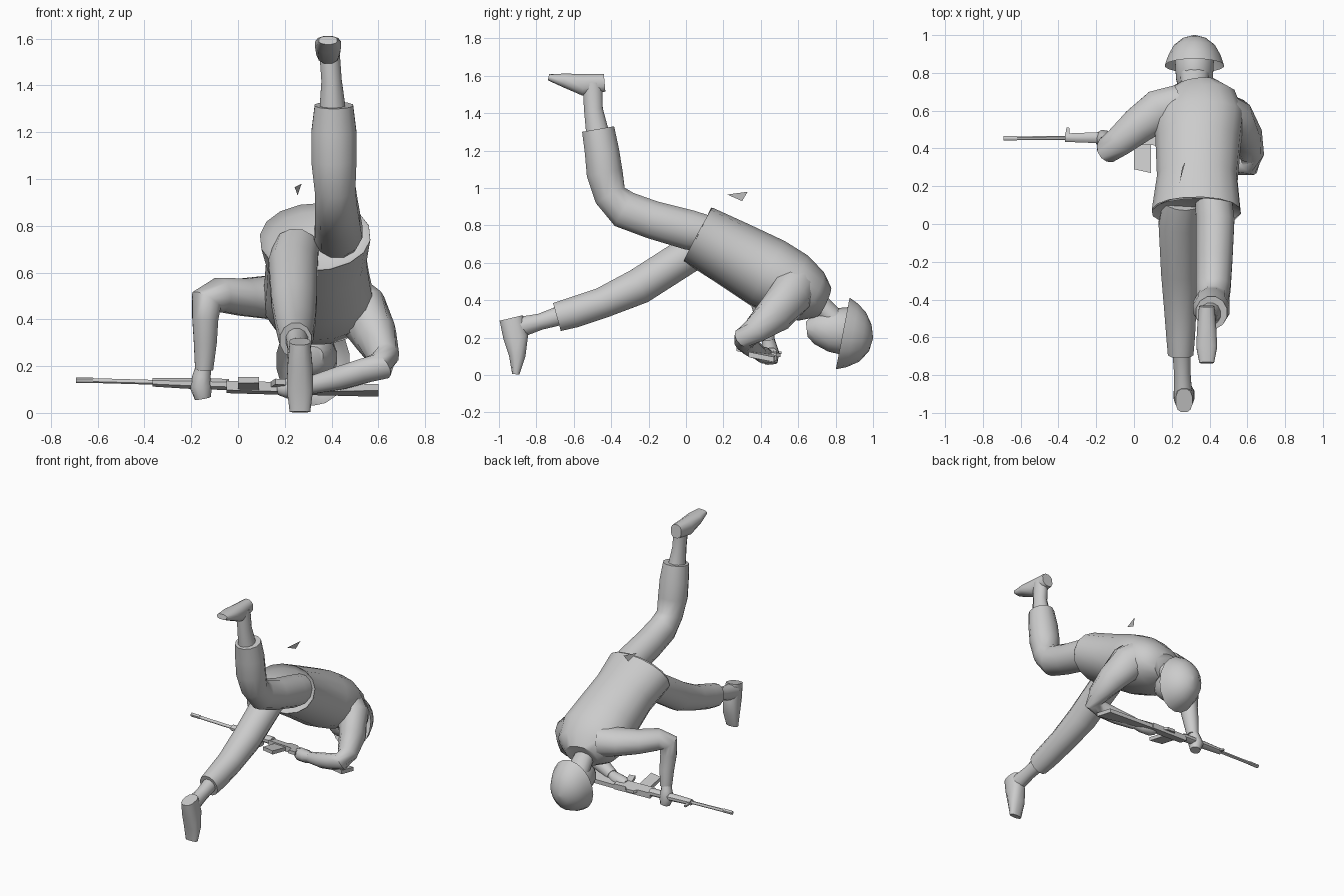
import bpy, bmesh, math
from mathutils import Vector

grey = bpy.data.materials.new("plain_grey")
grey.diffuse_color = (0.6, 0.6, 0.6, 1)


def finish(name, bm, angle=45):
    bmesh.ops.recalc_face_normals(bm, faces=bm.faces)
    me = bpy.data.meshes.new(name)
    bm.to_mesh(me)
    bm.free()
    me.materials.append(grey)
    ob = bpy.data.objects.new(name, me)
    bpy.context.collection.objects.link(ob)
    bpy.ops.object.select_all(action='DESELECT')
    ob.select_set(True)
    bpy.context.view_layer.objects.active = ob
    bpy.ops.object.shade_smooth_by_angle(angle=math.radians(angle))
    return ob


def loft(name, rings, ref=(1, 0, 0), n=12, cap=(True, True), square=1.0):
    """Skin elliptical rings (x, y, z, half width along ref, half depth)."""
    bm = bmesh.new()
    cs = [Vector(r[:3]) for r in rings]
    loops = []
    for i, r in enumerate(rings):
        t = (cs[min(i + 1, len(cs) - 1)] - cs[max(i - 1, 0)]).normalized()
        s = Vector(ref)
        s = (s - t * s.dot(t)).normalized()
        u = t.cross(s)
        loop = []
        for k in range(n):
            a = 2 * math.pi * (k + 0.5) / n
            c, d = math.cos(a), math.sin(a)
            c = math.copysign(abs(c) ** square, c)
            d = math.copysign(abs(d) ** square, d)
            loop.append(bm.verts.new(cs[i] + s * c * r[3] + u * d * r[4]))
        loops.append(loop)
    for p, q in zip(loops, loops[1:]):
        for k in range(n):
            bm.faces.new((p[k], p[(k + 1) % n], q[(k + 1) % n], q[k]))
    if cap[0]:
        bm.faces.new(loops[0])
    if cap[1]:
        bm.faces.new(loops[-1])
    return finish(name, bm)


def gun_z(x, y=0.45):
    return 0.12 - 0.03 * x + 0.2 * (0.45 - y)


def plate(name, pts, half, lift=0.0):
    """Extrude an x-y outline about the sloping, slightly rolled rifle plane."""
    bm = bmesh.new()
    lo, hi = [[bm.verts.new((x, y, gun_z(x, y) + lift + h)) for x, y in pts]
              for h in (-half, half)]
    bm.faces.new(lo)
    bm.faces.new(hi)
    for k in range(len(pts)):
        j = (k + 1) % len(pts)
        bm.faces.new((lo[k], lo[j], hi[j], hi[k]))
    return finish(name, bm, 20)


# Jacket with a turned-in hem
roll = (1, 0, .1)
loft("jacket", [
    (.33, .065, .75, .238, .163), (.335, .24, .655, .215, .178),
    (.34, .435, .545, .228, .195), (.345, .565, .475, .24, .185),
    (.335, .67, .42, .205, .145), (.325, .735, .39, .12, .09)],
    ref=roll, n=16, cap=(False, True), square=.94)
loft("jacket_hem", [(.33, .065, .75, .238, .163), (.33, .09, .738, .2, .135)],
     ref=roll, n=16, cap=(False, True), square=.94)

# Planted leg
loft("planted_trouser_leg", [
    (.25, .12, .70, .10, .10), (.235, 0, .635, .108, .10), (.24, -.25, .475, .10, .10),
    (.245, -.45, .385, .088, .085), (.247, -.60, .335, .078, .085), (.247, -.69, .31, .07, .08)])
loft("planted_ankle", [
    (.25, -.65, .325, .05, .055), (.255, -.78, .285, .045, .045), (.26, -.91, .25, .05, .06)])
loft("planted_boot", [
    (.265, -.935, .305, .045, .065), (.265, -.91, .20, .055, .068),
    (.265, -.902, .10, .058, .045), (.265, -.91, .004, .045, .02)], square=.8)

# Raised trailing leg
loft("raised_trouser_leg", [
    (.42, .13, .75, .10, .10), (.43, .02, .775, .105, .11), (.425, -.18, .83, .10, .105),
    (.42, -.33, .885, .095, .105), (.415, -.405, .96, .09, .09), (.41, -.435, 1.08, .10, .10),
    (.41, -.45, 1.20, .10, .095), (.41, -.47, 1.315, .085, .09)])
loft("raised_ankle", [
    (.405, -.47, 1.28, .06, .065), (.40, -.495, 1.42, .045, .052), (.39, -.50, 1.56, .045, .055)])
loft("raised_boot", [
    (.385, -.435, 1.562, .042, .048), (.385, -.55, 1.552, .052, .06),
    (.385, -.65, 1.575, .057, .038), (.385, -.735, 1.593, .04, .018)], square=.8)

# Outstretched arm holding the handguard
fore_ref = (.5, -.85, 0)
loft("outstretched_sleeve", [
    (.24, .63, .48, .11, .11), (.13, .60, .495, .115, .095), (.02, .52, .495, .10, .082),
    (-.08, .435, .505, .082, .075), (-.135, .395, .48, .072, .07), (-.14, .40, .40, .06, .056),
    (-.14, .42, .30, .052, .05), (-.145, .435, .185, .04, .04)], ref=fore_ref)
loft("outstretched_hand", [
    (-.145, .435, .21, .032, .032), (-.155, .445, .16, .04, .038), (-.16, .45, .115, .05, .048),
    (-.15, .455, .062, .035, .035)], ref=fore_ref, n=10)

# Bent arm holding the grip
loft("bent_sleeve", [
    (.44, .60, .50, .12, .11), (.53, .56, .43, .125, .11), (.59, .475, .325, .105, .09),
    (.622, .37, .24, .072, .068), (.61, .315, .2, .062, .062), (.54, .315, .18, .055, .058),
    (.44, .345, .15, .052, .052), (.32, .39, .12, .04, .04)], ref=(0, 0, 1))
loft("bent_hand", [
    (.34, .385, .125, .032, .032), (.27, .405, .11, .043, .045), (.21, .42, .105, .045, .045),
    (.175, .43, .105, .03, .03)], ref=(0, 0, 1), n=10)

# Head and neck
loft("neck", [(.32, .66, .43, .075, .075), (.32, .72, .37, .07, .06), (.32, .79, .30, .08, .06)])
loft("head", [
    (.32, .645, .245, .045, .04), (.32, .69, .25, .08, .085), (.32, .77, .24, .1, .115),
    (.32, .86, .235, .105, .13), (.32, .93, .22, .08, .09)], n=14)
loft("helmet", [
    (.32, .838, .222, .158, .195), (.32, .89, .212, .14, .172), (.32, .945, .203, .11, .132),
    (.32, .985, .199, .06, .072), (.32, .999, .198, .008, .008)], n=18, cap=(False, True))

# Rifle lying on its side
loft("barrel", [(-.69, .453, .14, .011, .011), (-.36, .456, gun_z(-.36), .011, .011)],
     ref=(0, 1, 0), n=8)
loft("muzzle", [(-.692, .453, .14, .013, .013), (-.62, .453, .139, .013, .013)],
     ref=(0, 1, 0), n=8)
loft("handguard", [(-.365, .457, gun_z(-.365), .024, .02), (-.22, .457, gun_z(-.22), .03, .025),
                   (-.04, .457, gun_z(-.04), .032, .026)], ref=(0, 1, 0), n=8)
plate("front_sight", [(-.365, .47), (-.34, .47), (-.343, .51), (-.357, .51)], .006)
plate("receiver", [(-.05, .42), (.20, .415), (.24, .43), (.24, .485), (-.05, .485)], .02, -.01)
plate("magazine", [(0, .42), (.09, .42), (.09, .27), (0, .29)], .013, -.012)
plate("pistol_grip", [(.14, .42), (.19, .42), (.205, .36), (.16, .355)], .012)
plate("stock", [(.23, .43), (.6, .335), (.6, .47), (.23, .48)], .014, -.015)
plate("rear_sight", [(.05, .48), (.15, .48), (.13, .505), (.07, .505)], .01)

# Small loose triangle above the back
bm = bmesh.new()
bm.faces.new([bm.verts.new(p) for p in
              ((.242, .22, .965), (.272, .33, .98), (.255, .30, .93))])
finish("loose_triangle", bm)
